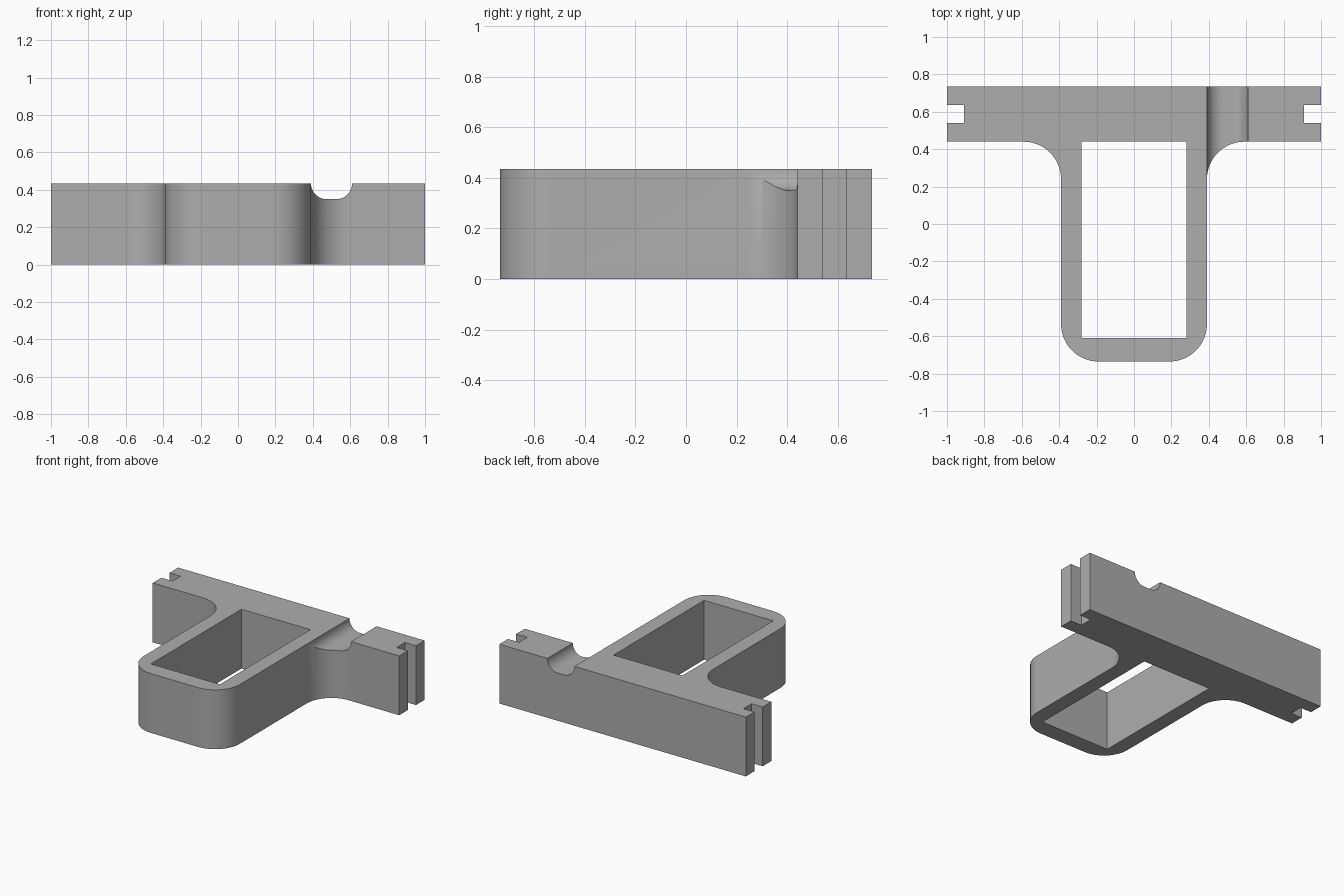
import bpy, bmesh, math

default = bpy.data.objects.get("Cube")
if default:
    bpy.data.objects.remove(default, do_unlink=True)

HEIGHT = 0.435
grey = bpy.data.materials.new("mid grey")
grey.use_nodes = True
colour = (0.42, 0.42, 0.42, 1)
grey.diffuse_color = colour
grey.node_tree.nodes["Principled BSDF"].inputs["Base Color"].default_value = colour


def arc(cx, cy, r, start, end, steps=16):
    angles = [math.radians(start + (end - start) * i / steps) for i in range(steps + 1)]
    return [(cx + r * math.cos(a), cy + r * math.sin(a)) for a in angles]


def prism(name, points, offset):
    """Extrude a closed 3D outline along an offset."""
    bm = bmesh.new()
    face = bm.faces.new([bm.verts.new(p) for p in points])
    grown = bmesh.ops.extrude_face_region(bm, geom=[face], use_keep_orig=True)
    verts = [v for v in grown["geom"] if isinstance(v, bmesh.types.BMVert)]
    bmesh.ops.translate(bm, verts=verts, vec=offset)
    bmesh.ops.recalc_face_normals(bm, faces=bm.faces)
    mesh = bpy.data.meshes.new(name)
    bm.to_mesh(mesh)
    bm.free()
    mesh.materials.append(grey)
    obj = bpy.data.objects.new(name, mesh)
    bpy.context.collection.objects.link(obj)
    return obj


# T-shaped bracket: rounded stem, filleted into a crossbar with slotted ends
half = arc(0.19, -0.535, 0.2, -90, 0)
half += arc(0.59, 0.24, 0.2, 180, 90)
half += [(1, 0.44), (1, 0.54), (0.91, 0.54), (0.91, 0.635), (1, 0.635), (1, 0.735)]
outline = half + [(-x, y) for x, y in reversed(half)]
bracket = prism("bracket", [(x, y, 0) for x, y in outline], (0, 0, HEIGHT))

# Rectangular window through the stem
window = [(-0.28, -0.61), (0.28, -0.61), (0.28, 0.44), (-0.28, 0.44)]
window_cutter = prism("window_cutter", [(x, y, -0.1) for x, y in window], (0, 0, 0.7))

# Round-bottomed groove across the top of the left arm
groove = arc(0.475, HEIGHT, 0.085, 180, 270) + arc(0.525, HEIGHT, 0.085, 270, 360)
groove += [(0.61, 0.55), (0.39, 0.55)]
groove_cutter = prism("groove_cutter", [(x, 0.235, z) for x, z in groove], (0, 0.6, 0))

for cutter in (window_cutter, groove_cutter):
    cut = bracket.modifiers.new(cutter.name, "BOOLEAN")
    cut.operation = "DIFFERENCE"
    cut.solver = "EXACT"
    cut.object = cutter
    bpy.context.view_layer.objects.active = bracket
    bpy.ops.object.modifier_apply(modifier=cut.name)
    bpy.data.objects.remove(cutter, do_unlink=True)

# Smooth the rounded walls, keep the edges crisp
bpy.ops.object.select_all(action="DESELECT")
bracket.select_set(True)
bpy.ops.object.shade_smooth_by_angle(angle=math.radians(30))
